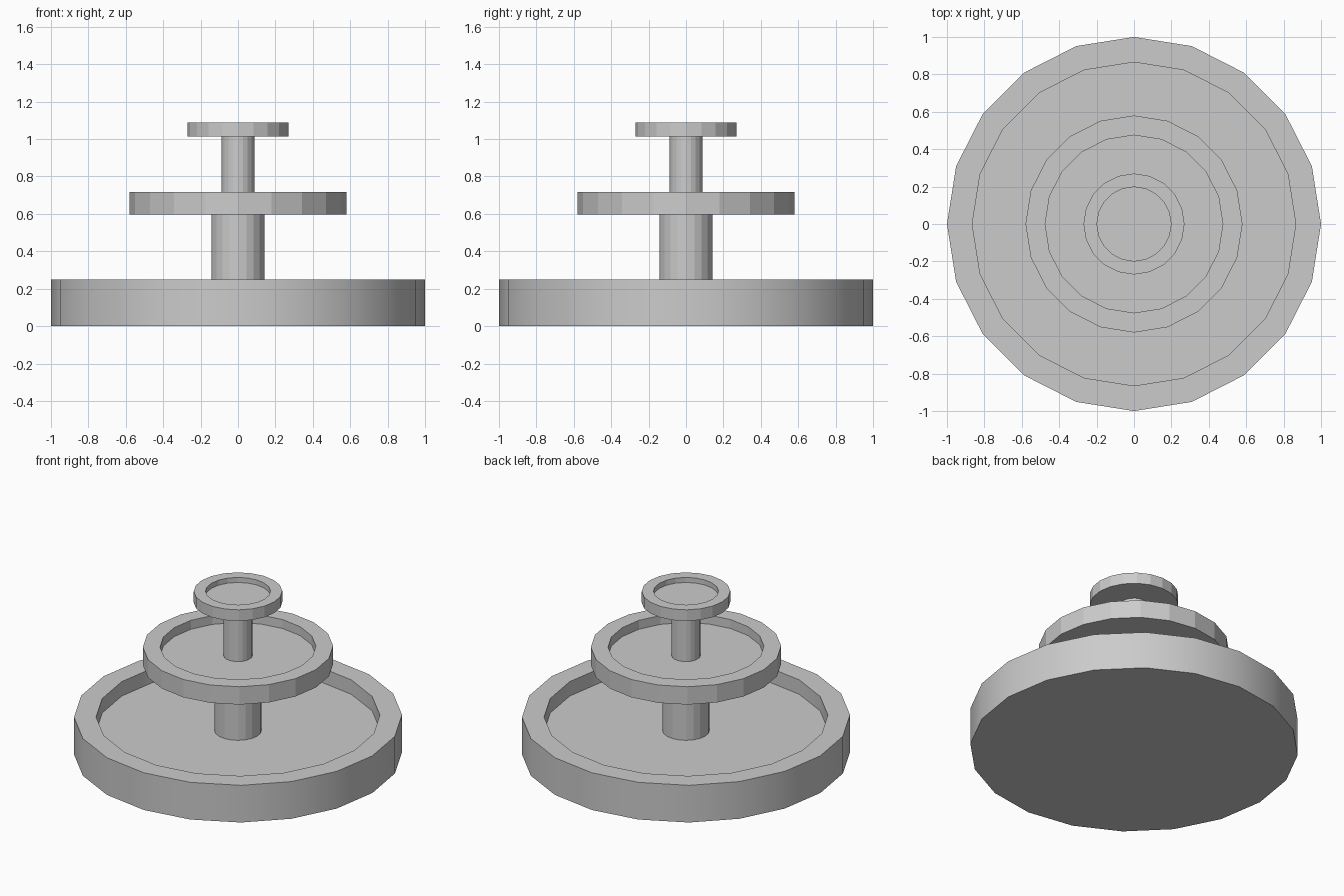
import bpy, bmesh
from math import cos, sin, pi

if "Cube" in bpy.data.objects:
    bpy.data.objects.remove(bpy.data.objects["Cube"])

SIDES = 20


def lathe(name, profile, smooth=False):
    """Revolve (radius, z) points into a solid, capped at both ends."""
    bm = bmesh.new()
    rings = []
    for r, z in profile:
        rings.append([bm.verts.new((r * cos(2 * pi * i / SIDES),
                                    r * sin(2 * pi * i / SIDES), z))
                      for i in range(SIDES)])
    for a, b in zip(rings, rings[1:]):
        for i in range(SIDES):
            j = (i + 1) % SIDES
            bm.faces.new((a[i], a[j], b[j], b[i]))
    bm.faces.new(rings[0][::-1])
    bm.faces.new(rings[-1])
    bmesh.ops.recalc_face_normals(bm, faces=bm.faces)
    mesh = bpy.data.meshes.new(name)
    bm.to_mesh(mesh)
    bm.free()
    obj = bpy.data.objects.new(name, mesh)
    bpy.context.collection.objects.link(obj)
    if smooth:
        bpy.ops.object.select_all(action='DESELECT')
        obj.select_set(True)
        bpy.context.view_layer.objects.active = obj
        bpy.ops.object.shade_smooth_by_angle(angle=pi / 6)
    return obj


def basin(name, outer, inner, bottom, floor, top, smooth=False):
    return lathe(name, [(outer, bottom), (outer, top),
                        (inner, top), (inner, floor)], smooth)


def column(name, radius, bottom, top):
    return lathe(name, [(radius, bottom), (radius, top)])


# Three recessed tiers
basin("lower_basin", 1.0, 0.865, 0.0, 0.153, 0.25, smooth=True)
basin("middle_basin", 0.58, 0.475, 0.597, 0.657, 0.717)
basin("top_basin", 0.27, 0.198, 1.015, 1.056, 1.09)

# Columns joining the tiers
column("lower_column", 0.143, 0.153, 0.597)
column("upper_column", 0.088, 0.657, 1.015)
